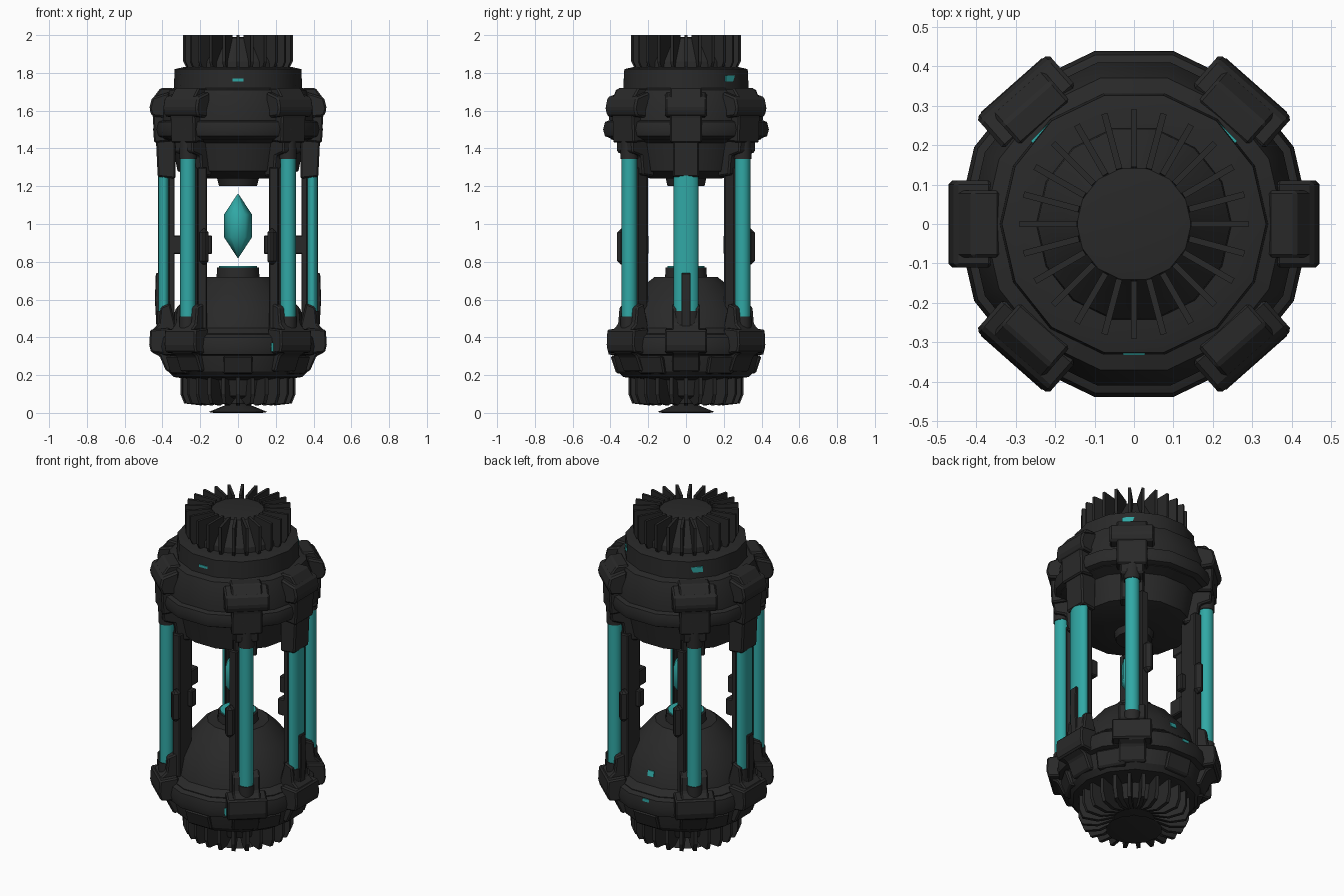
import bpy, bmesh, math
from mathutils import Matrix, Vector

cube = bpy.data.objects.get("Cube")
if cube:
    bpy.data.objects.remove(cube, do_unlink=True)


def material(name, rgb):
    m = bpy.data.materials.new(name)
    m.use_nodes = True
    m.diffuse_color = (*rgb, 1)
    bsdf = m.node_tree.nodes["Principled BSDF"]
    bsdf.inputs["Base Color"].default_value = (*rgb, 1)
    bsdf.inputs["Roughness"].default_value = 0.7
    return m


DARK = material("charcoal metal", (0.022, 0.022, 0.022))
TEAL = material("glowing teal", (0.03, 0.39, 0.375))
SIDES = 14
DIAG = math.degrees(math.atan2(0.3, 0.265))
DIAGONALS = [DIAG, 180 - DIAG, 180 + DIAG, 360 - DIAG]
SPOKES = [0, 180] + DIAGONALS
FINS = [i * 15 for i in range(24)]


def finish(name, bm, mat, smooth=None, bevel=0):
    bmesh.ops.recalc_face_normals(bm, faces=bm.faces)
    mesh = bpy.data.meshes.new(name)
    bm.to_mesh(mesh)
    bm.free()
    mesh.materials.append(mat)
    ob = bpy.data.objects.new(name, mesh)
    bpy.context.collection.objects.link(ob)
    if bevel:
        mod = ob.modifiers.new("Bevel", "BEVEL")
        mod.width, mod.segments = bevel, 1
    if smooth:
        bpy.ops.object.select_all(action="DESELECT")
        ob.select_set(True)
        bpy.context.view_layer.objects.active = ob
        bpy.ops.object.shade_smooth_by_angle(angle=math.radians(smooth))
    return ob


def lathe(name, profile, sides=SIDES, mat=DARK, smooth=30, at=(0, 0), squash=1):
    """Turn a list of (radius, height) points around z, capping both ends."""
    bm = bmesh.new()
    rings = []
    for r, z in profile:
        ring = []
        for i in range(sides):
            a = math.tau * i / sides
            ring.append(bm.verts.new((at[0] + r * squash * math.cos(a),
                                      at[1] + r * math.sin(a), z)))
        rings.append(ring)
    for low, high in zip(rings, rings[1:]):
        for i in range(sides):
            j = (i + 1) % sides
            bm.faces.new((low[i], low[j], high[j], high[i]))
    bm.faces.new(rings[0])
    bm.faces.new(rings[-1])
    return finish(name, bm, mat, smooth)


def slabs(name, angles, profile, half, mat=DARK, bevel=0):
    """Extrude a radial (radius, height) outline sideways, once per angle."""
    bm = bmesh.new()
    for angle in angles:
        rot = Matrix.Rotation(math.radians(angle), 3, "Z")
        a, b = [[bm.verts.new(rot @ Vector((r, s, z))) for r, z in profile]
                for s in (-half, half)]
        bm.faces.new(a)
        bm.faces.new(b)
        for i in range(len(a)):
            j = (i + 1) % len(a)
            bm.faces.new((a[i], a[j], b[j], b[i]))
    return finish(name, bm, mat, bevel=bevel)


def rect(r0, r1, z0, z1):
    return [(r0, z0), (r1, z0), (r1, z1), (r0, z1)]


def boxes(name, centre, size, bevel=0.006):
    """A box repeated in all four quadrants."""
    bm = bmesh.new()
    for sx in (-1, 1):
        for sy in (-1, 1):
            place = Matrix.Translation((sx * centre[0], sy * centre[1], centre[2]))
            bmesh.ops.create_cube(bm, size=1, matrix=place @ Matrix.Diagonal((*size, 1)))
    return finish(name, bm, DARK, bevel=bevel)


# Upper housing: drum, clamp ring, shoulder and cap
lathe("upper_housing", [(0.10, 1.20), (0.11, 1.24), (0.19, 1.24), (0.32, 1.28),
                        (0.35, 1.43), (0.41, 1.45), (0.42, 1.60), (0.38, 1.71),
                        (0.34, 1.72), (0.335, 1.82), (0.29, 1.83), (0.2, 1.83)])
lathe("upper_clamp_ring", [(0.40, 1.45), (0.44, 1.465), (0.45, 1.50), (0.44, 1.54), (0.40, 1.555)])

# Finned top
lathe("top_core", [(0.25, 1.81), (0.245, 1.86), (0.16, 1.965), (0.145, 1.985), (0.11, 1.99)])
slabs("top_fins", FINS,
      [(0.13, 1.83), (0.275, 1.83), (0.29, 1.86), (0.29, 2.0), (0.145, 2.0)], 0.008)

# Upper brackets with flared lugs and tube sockets
slabs("upper_bracket", SPOKES,
      [(0.34, 1.44), (0.445, 1.43), (0.45, 1.56), (0.455, 1.59), (0.455, 1.66),
       (0.41, 1.72), (0.34, 1.72)], 0.085, bevel=0.008)
LUG = [(0.36, 1.56), (0.455, 1.57), (0.47, 1.61), (0.455, 1.67), (0.36, 1.70)]
slabs("upper_side_lug", [0, 180], LUG, 0.11, bevel=0.01)
slabs("upper_diagonal_lug", DIAGONALS, LUG, 0.122, bevel=0.01)
slabs("upper_side_socket", [0, 180], [(0.33, 1.24), (0.425, 1.25), (0.435, 1.46), (0.33, 1.46)],
      0.07, bevel=0.008)
slabs("upper_diagonal_socket", DIAGONALS,
      [(0.28, 1.25), (0.36, 1.26), (0.37, 1.36), (0.435, 1.38), (0.44, 1.46), (0.28, 1.46)],
      0.065, bevel=0.008)

# Lower housing: rounded dome, belt and tapered bowl
lathe("lower_housing", [(0.20, 0.17), (0.34, 0.19), (0.37, 0.22), (0.39, 0.30), (0.40, 0.42),
                        (0.36, 0.45), (0.33, 0.55), (0.26, 0.63), (0.21, 0.69), (0.17, 0.72)])
lathe("lower_clamp_ring", [(0.38, 0.30), (0.42, 0.31), (0.43, 0.35), (0.42, 0.40), (0.38, 0.43)])
lathe("crystal_pedestal", [(0.115, 0.70), (0.11, 0.77), (0.09, 0.77)])
lathe("pedestal_light", [(0.10, 0.768), (0.10, 0.777)], mat=TEAL)

# Lower brackets and sockets
slabs("lower_bracket", SPOKES,
      [(0.34, 0.22), (0.38, 0.22), (0.415, 0.30), (0.455, 0.32), (0.455, 0.44),
       (0.42, 0.47), (0.41, 0.56), (0.36, 0.58), (0.33, 0.46)], 0.075, bevel=0.008)
slabs("lower_lug", SPOKES, [(0.36, 0.31), (0.46, 0.32), (0.47, 0.36), (0.465, 0.44), (0.36, 0.45)],
      0.11, bevel=0.008)
slabs("lower_under_plate", [30, 90, 150, 210, 270, 330],
      [(0.3, 0.2), (0.37, 0.21), (0.40, 0.30), (0.3, 0.30)], 0.08, bevel=0.008)
slabs("lower_side_prong", [0, 180],
      [(0.35, 0.42), (0.43, 0.42), (0.44, 0.60), (0.435, 0.74), (0.40, 0.74), (0.35, 0.58)],
      0.024, bevel=0.004)

# Finned base and foot
lathe("base_core", [(0.13, 0.075), (0.20, 0.09), (0.23, 0.19)])
slabs("base_fins", FINS,
      [(0.11, 0.07), (0.20, 0.04), (0.285, 0.05), (0.305, 0.10), (0.305, 0.19), (0.11, 0.19)],
      0.010)
lathe("foot", [(0.13, 0.0), (0.155, 0.005), (0.07, 0.04), (0.035, 0.05), (0.035, 0.09)])

# Glowing tubes with dark collars
for sx in (-1, 1):
    lathe("side_tube", [(0.066, 0.48), (0.066, 1.26)], 12, TEAL, 60, (sx * 0.393, 0), 0.48)
    lathe("side_tube_collar", [(0.07, 0.45), (0.07, 0.54)], 12, DARK, 60, (sx * 0.393, 0), 0.53)
    for sy in (-1, 1):
        spot = (sx * 0.265, sy * 0.3)
        lathe("diagonal_tube", [(0.041, 0.48), (0.041, 1.40)], 12, TEAL, 40, spot)
        lathe("tube_lower_collar", [(0.046, 0.44), (0.046, 0.51)], 12, DARK, 40, spot)
        lathe("tube_upper_collar", [(0.046, 1.345), (0.046, 1.46)], 12, DARK, 40, spot)

# Dark struts and backing rails behind the tubes, with clips
boxes("diagonal_strut", (0.189, 0.262, 0.87), (0.05, 0.12, 0.86))
slabs("diagonal_rail", DIAGONALS, rect(0.30, 0.372, 0.46, 1.3), 0.034, bevel=0.005)
boxes("inner_clip", (0.175, 0.22, 0.89), (0.075, 0.045, 0.10))
boxes("outer_clip", (0.18, 0.335, 0.88), (0.05, 0.06, 0.19), 0.02)
slabs("side_rail", [0, 180], rect(0.335, 0.367, 0.45, 1.3), 0.045, bevel=0.005)
slabs("side_clip", [0, 180], rect(0.295, 0.345, 0.84, 0.94), 0.045, bevel=0.006)

# Floating crystal
lathe("crystal", [(0.002, 0.82), (0.074, 0.93), (0.074, 1.05), (0.002, 1.16)], 6, TEAL, 65)

# Small indicator lights on the cap, the belt and the back of the dome
slabs("cap_front_light", [270], rect(0.325, 0.332, 1.755, 1.77), 0.028, TEAL)
slabs("cap_back_light", [45, 135], rect(0.325, 0.334, 1.755, 1.787), 0.036, TEAL)
slabs("dome_light", [90], [(0.335, 0.50), (0.342, 0.50), (0.333, 0.53), (0.327, 0.53)], 0.02, TEAL)
slabs("belt_back_light", [93], rect(0.408, 0.416, 0.38, 0.397), 0.02, TEAL)
slabs("belt_front_light", [296], rect(0.415, 0.422, 0.325, 0.37), 0.008, TEAL)
